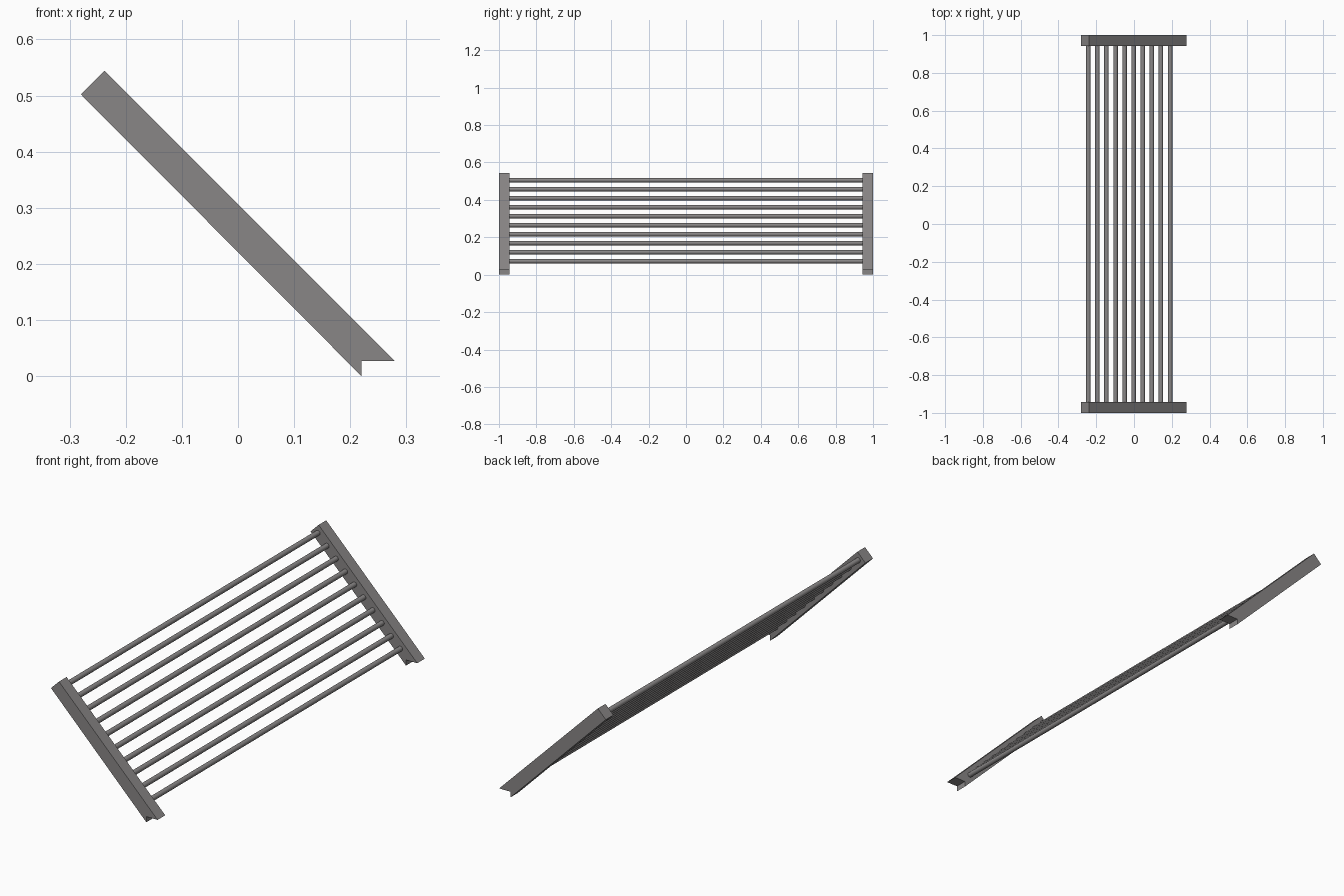
import bpy, bmesh, math

if "Cube" in bpy.data.objects:
    bpy.data.objects.remove(bpy.data.objects["Cube"])

metal = bpy.data.materials.new("grey metal")
metal.diffuse_color = (0.25, 0.24, 0.24, 1)
metal.use_nodes = True
metal.node_tree.nodes["Principled BSDF"].inputs["Base Color"].default_value = metal.diffuse_color


def extrude_y(name, profile, y0, y1, smooth=False):
    """Solid from an (x, z) profile extruded from y0 to y1."""
    bm = bmesh.new()
    face = bm.faces.new([bm.verts.new((x, y0, z)) for x, z in profile])
    new = bmesh.ops.extrude_face_region(bm, geom=[face])["geom"]
    bmesh.ops.translate(bm, vec=(0, y1 - y0, 0),
                        verts=[v for v in new if isinstance(v, bmesh.types.BMVert)])
    bmesh.ops.recalc_face_normals(bm, faces=bm.faces)
    for f in bm.faces:
        f.smooth = smooth and len(f.verts) == 4
    mesh = bpy.data.meshes.new(name)
    bm.to_mesh(mesh)
    bm.free()
    mesh.materials.append(metal)
    obj = bpy.data.objects.new(name, mesh)
    bpy.context.collection.objects.link(obj)
    return obj


# Sloping side rails, notched at the foot to sit on an edge
rail = [(-0.28, 0.502), (-0.238, 0.544), (0.279, 0.027), (0.22, 0.027), (0.22, 0.0)]
extrude_y("front_rail", rail, -1.0, -0.943)
extrude_y("back_rail", rail, 0.943, 1.0)

# Evenly spaced round bars between the rails
RADIUS, SIDES, COUNT = 0.012, 12, 10
for i in range(COUNT):
    cx = -0.242 + i * 0.0481
    cz = 0.263 - cx
    circle = [(cx + RADIUS * math.cos(2 * math.pi * k / SIDES),
               cz + RADIUS * math.sin(2 * math.pi * k / SIDES)) for k in range(SIDES)]
    extrude_y(f"bar_{i + 1}", circle, -0.945, 0.945, smooth=True)
